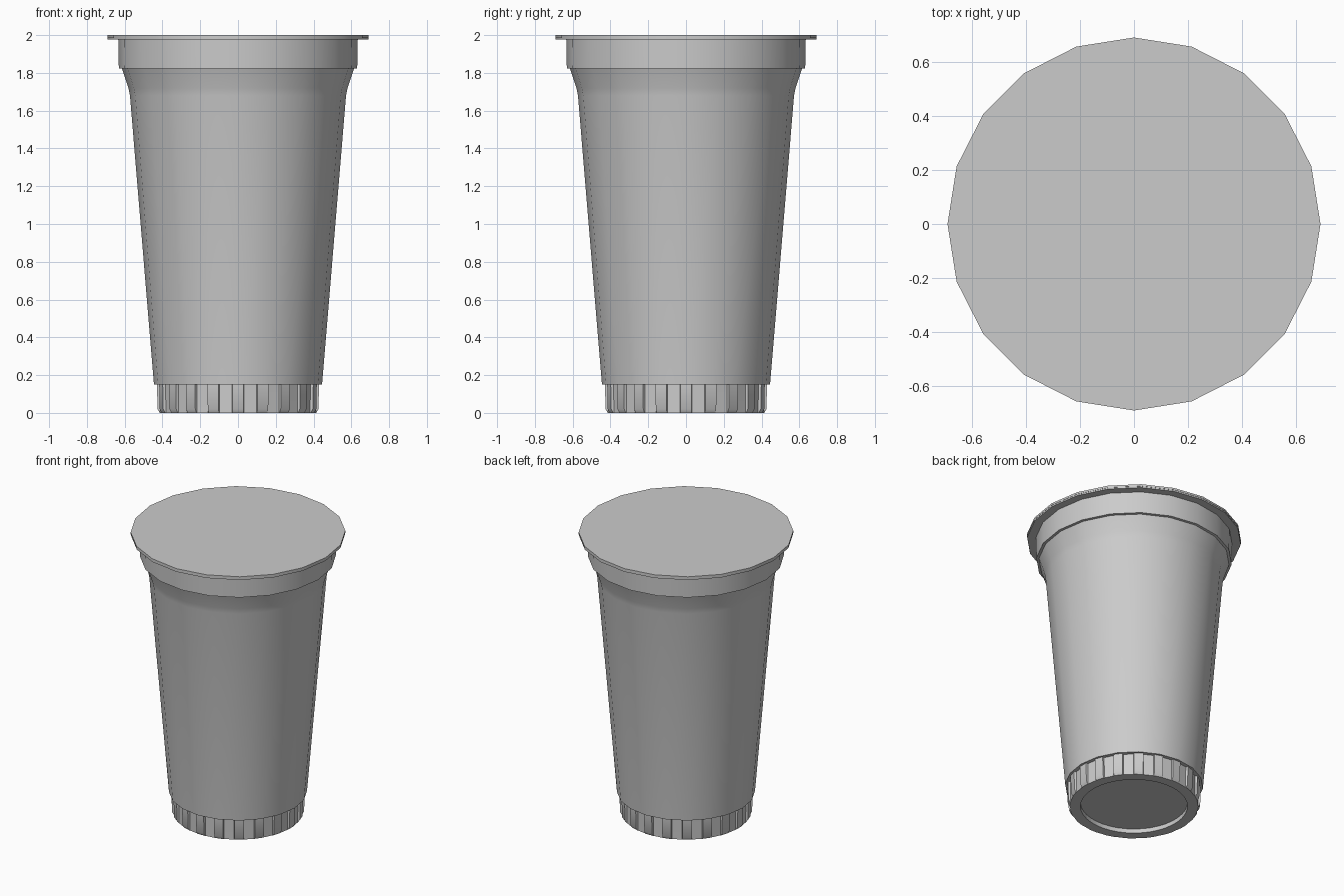
import bpy, bmesh, math

if "Cube" in bpy.data.objects:
    bpy.data.objects.remove(bpy.data.objects["Cube"])

SIDES = 20


def loft(name, rings, smooth=True):
    """Skin a stack of equal-count point rings and cap both ends."""
    bm = bmesh.new()
    rows = [[bm.verts.new(p) for p in ring] for ring in rings]
    n = len(rows[0])
    for a, b in zip(rows, rows[1:]):
        for i in range(n):
            j = (i + 1) % n
            bm.faces.new((a[i], a[j], b[j], b[i]))
    bm.faces.new(rows[0][::-1])
    bm.faces.new(rows[-1])
    bmesh.ops.recalc_face_normals(bm, faces=bm.faces)
    mesh = bpy.data.meshes.new(name)
    bm.to_mesh(mesh)
    bm.free()
    obj = bpy.data.objects.new(name, mesh)
    bpy.context.collection.objects.link(obj)
    if smooth:
        bpy.ops.object.select_all(action='DESELECT')
        obj.select_set(True)
        bpy.context.view_layer.objects.active = obj
        bpy.ops.object.shade_smooth_by_angle(angle=math.radians(30))
    return obj


def polar(r, angle, z):
    return (r * math.cos(angle), r * math.sin(angle), z)


def circle(r, z):
    return [polar(r, math.tau * i / SIDES, z) for i in range(SIDES)]


def ribbed(r_groove, r_rib, z):
    """Ring with one rib centred on each of the cup's corners."""
    pts = []
    for i in range(SIDES):
        for offset, r in ((-4.4, r_groove), (-4, r_rib), (4, r_rib), (4.4, r_groove)):
            pts.append(polar(r, math.radians(i * 360 / SIDES + offset), z))
    return pts


# Tapered cup wall, flared shoulder, collar and flange
profile = [(0.40, 0.15), (0.445, 0.15), (0.572, 1.68), (0.58, 1.72),
           (0.614, 1.822), (0.631, 1.824), (0.634, 1.976),
           (0.69, 1.976), (0.69, 1.986)]
loft("cup_body", [circle(r, z) for r, z in profile])

# Sealed lid
loft("lid", [circle(r, z) for r, z in [(0.692, 1.986), (0.692, 2.0)]])

# Ribbed foot with a recessed underside
loft("ribbed_foot", [
    ribbed(0.345, 0.345, 0.03),
    ribbed(0.345, 0.345, 0.0),
    ribbed(0.413, 0.415, 0.0),
    ribbed(0.413, 0.427, 0.02),
    ribbed(0.415, 0.430, 0.152),
])
